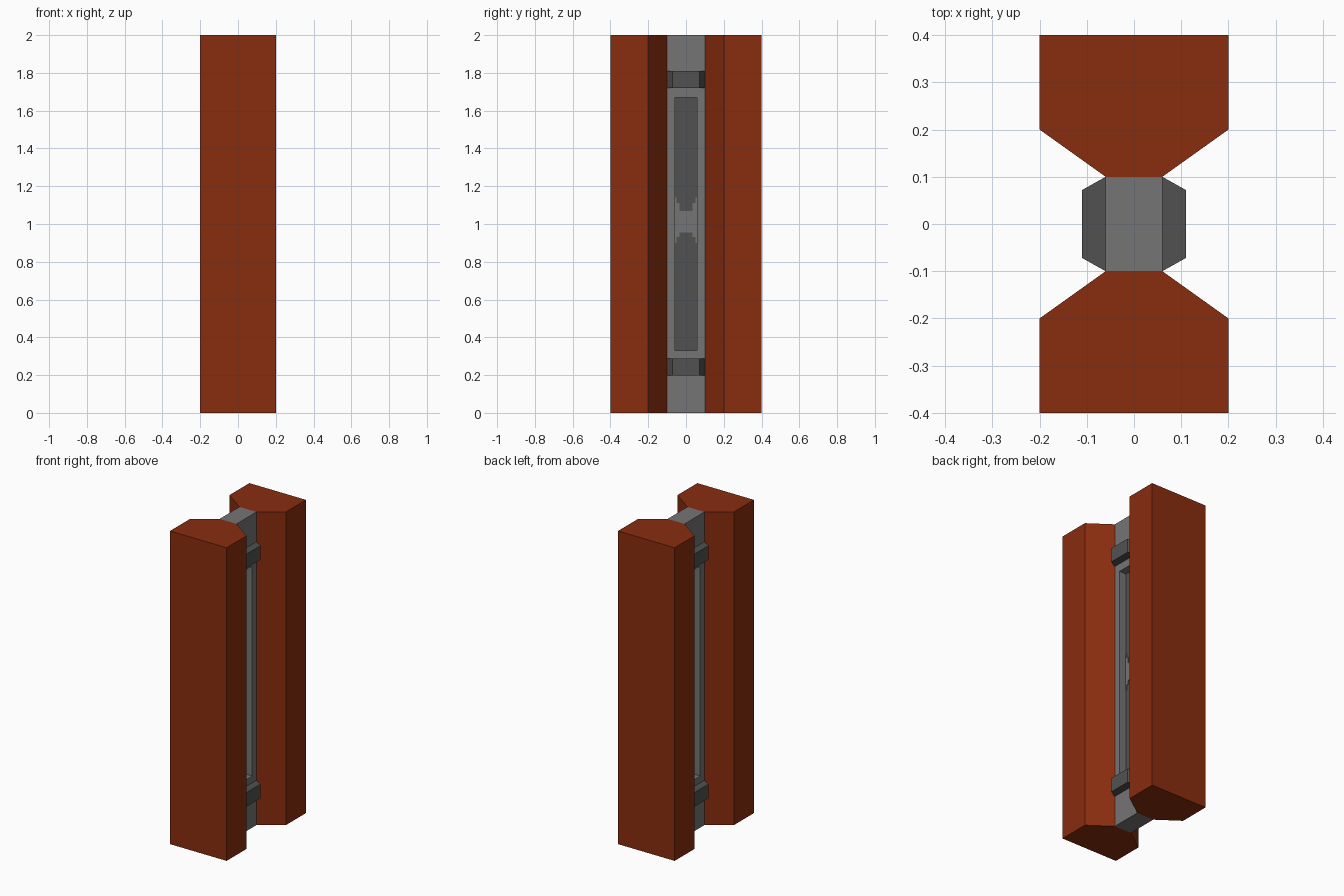
import bpy, bmesh

if "Cube" in bpy.data.objects:
    bpy.data.objects.remove(bpy.data.objects["Cube"])


def material(name, rgb):
    m = bpy.data.materials.new(name)
    m.diffuse_color = (*rgb, 1)
    m.use_nodes = True
    m.node_tree.nodes["Principled BSDF"].inputs["Base Color"].default_value = m.diffuse_color
    return m


BROWN = material("red brown", (0.25, 0.026, 0.0045))
GREY = material("mid grey", (0.178, 0.178, 0.178))
DARK = material("dark grey", (0.083, 0.083, 0.083))


def finish(bm, name, *mats):
    bmesh.ops.recalc_face_normals(bm, faces=bm.faces)
    me = bpy.data.meshes.new(name)
    bm.to_mesh(me)
    bm.free()
    for m in mats:
        me.materials.append(m)
    ob = bpy.data.objects.new(name, me)
    bpy.context.collection.objects.link(ob)
    return ob


def prism(name, points, vec, mat):
    """Extrude a closed outline of 3D points along vec."""
    bm = bmesh.new()
    face = bm.faces.new([bm.verts.new(p) for p in points])
    ext = bmesh.ops.extrude_face_region(bm, geom=[face])
    bmesh.ops.translate(bm, vec=vec, verts=[v for v in ext["geom"]
                                            if isinstance(v, bmesh.types.BMVert)])
    return finish(bm, name, mat)


# Outer brown posts, chamfered towards the core
for s, side in ((-1, "front"), (1, "back")):
    outline = [(-.2, .4), (.2, .4), (.2, .2), (.06, .1), (-.06, .1), (-.2, .2)]
    prism(side + "_post", [(x, s * y, 0) for x, y in outline], (0, 0, 2), BROWN)

# Central core with a deep dark recess on each side
bm = bmesh.new()
bmesh.ops.create_cube(bm, size=1)
for v in bm.verts:
    v.co = (v.co.x * .12, v.co.y * .2, v.co.z * 2 + 1)
bm.normal_update()
for face in [f for f in bm.faces if abs(f.normal.x) > .9]:
    s = 1 if face.normal.x > 0 else -1
    bmesh.ops.inset_region(bm, faces=[face], thickness=.03)
    for v in face.verts:
        v.co.y = .058 if v.co.y > 0 else -.058
        v.co.z = 1.67 if v.co.z > 1 else .33
    floor = bmesh.ops.extrude_discrete_faces(bm, faces=[face])["faces"][0]
    for v in floor.verts:
        v.co.x = s * .01
    floor.material_index = 1
finish(bm, "core", GREY, DARK)

# Light stepped plate across the middle of each recess floor
half = [(.058, .90), (.058, 1.14), (.05, 1.14), (.05, 1.11), (.035, 1.11), (.035, 1.07)]
low = [(.035, .955), (.035, .93), (.05, .93), (.05, .90)]
plate = half + [(-y, z) for y, z in reversed(half)]
plate += [(-y, z) for y, z in reversed(low)] + low

# Chamfered bands protruding at top and bottom
band = [(.06, -.1), (.11, -.072), (.11, .072), (.06, .1)]
for s, side in ((-1, "left"), (1, "right")):
    prism(side + "_recess_plate", [(s * .01, y, z) for y, z in plate],
          (s * .004, 0, 0), GREY)
    for z, level in ((.197, "lower"), (1.72, "upper")):
        prism(f"{side}_{level}_band", [(s * x, y, z) for x, y in band],
              (0, 0, .09), DARK)
